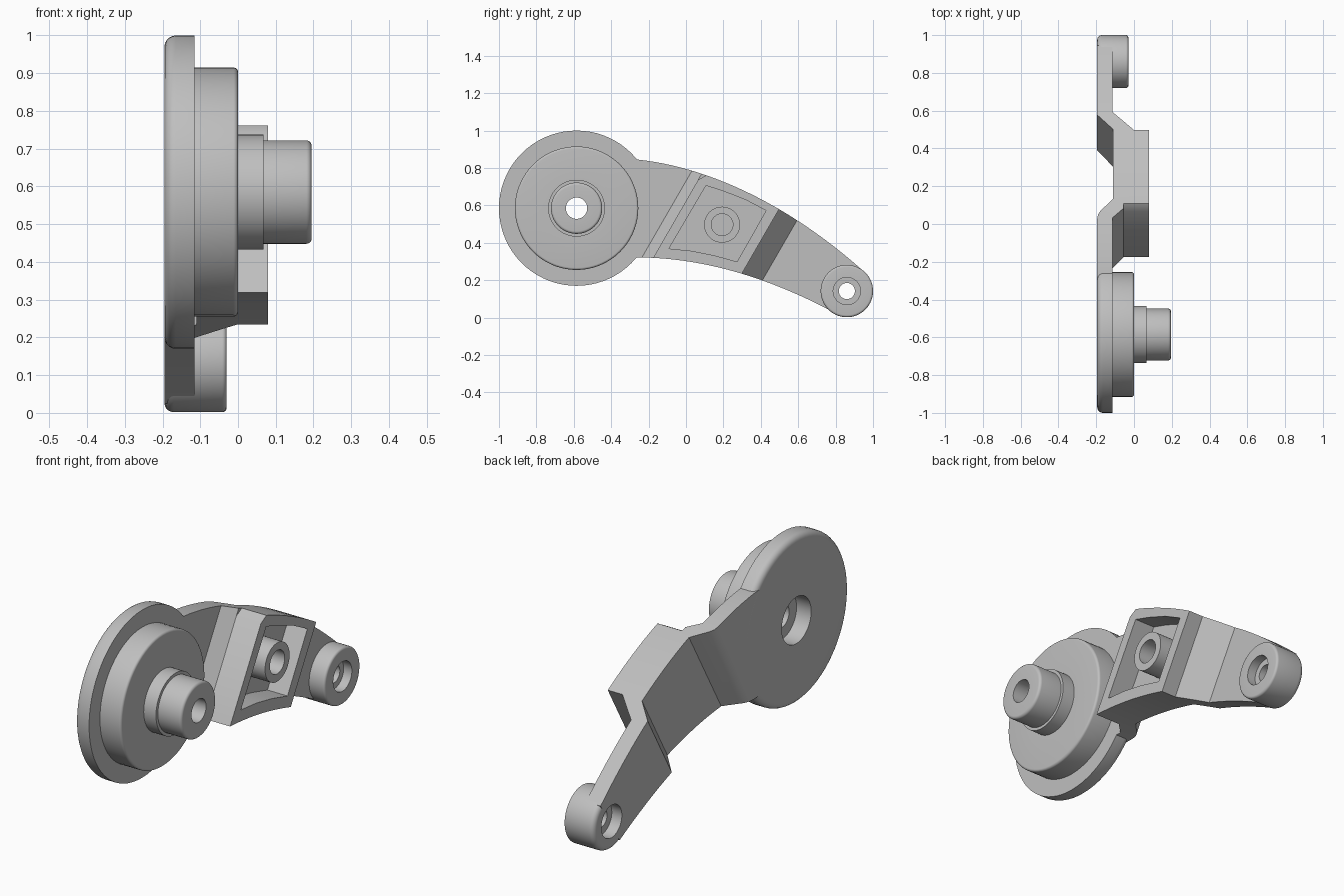
import bpy, bmesh, math
from mathutils import Vector
from mathutils.geometry import interpolate_bezier

cube = bpy.data.objects.get("Cube")
if cube:
    bpy.data.objects.remove(cube)

GREY = (0.52, 0.52, 0.52, 1)
mat = bpy.data.materials.new("plain grey")
mat.use_nodes = True
mat.diffuse_color = GREY
mat.node_tree.nodes["Principled BSDF"].inputs["Base Color"].default_value = GREY

HUB = (-0.585, 0.585)
TIP = (0.86, 0.142)
POST = (0.193, 0.497)
BACK, FACE = -0.195, -0.115


def make(name, bm):
    bmesh.ops.recalc_face_normals(bm, faces=bm.faces)
    mesh = bpy.data.meshes.new(name)
    bm.to_mesh(mesh)
    bm.free()
    mesh.materials.append(mat)
    obj = bpy.data.objects.new(name, mesh)
    bpy.context.collection.objects.link(obj)
    return obj


def smooth(obj):
    bpy.ops.object.select_all(action='DESELECT')
    obj.select_set(True)
    bpy.context.view_layer.objects.active = obj
    bpy.ops.object.shade_smooth_by_angle(angle=math.radians(32))


def prism(name, points, offset):
    """Solid made by pushing a closed outline along a vector."""
    bm = bmesh.new()
    face = bm.faces.new([bm.verts.new(p) for p in points])
    pushed = bmesh.ops.extrude_face_region(bm, geom=[face], use_keep_orig=True)
    verts = [g for g in pushed["geom"] if isinstance(g, bmesh.types.BMVert)]
    bmesh.ops.translate(bm, verts=verts, vec=offset)
    return make(name, bm)


def side_prism(name, outline, x0, x1):
    return prism(name, [Vector((x0, y, z)) for y, z in outline], Vector((x1 - x0, 0, 0)))


def lathe(name, centre, profile, steps=72):
    """Closed (x, radius) profile turned about an axis along x."""
    bm = bmesh.new()
    axis = Vector((0, *centre))
    verts = [bm.verts.new(axis + Vector((x, 0, r))) for x, r in profile]
    edges = [bm.edges.new((v, verts[i - 1])) for i, v in enumerate(verts)]
    bmesh.ops.spin(bm, geom=verts + edges, cent=axis, axis=(1, 0, 0),
                   angle=math.tau, steps=steps)
    bmesh.ops.remove_doubles(bm, verts=bm.verts, dist=0.0001)
    obj = make(name, bm)
    smooth(obj)
    return obj


def circle(centre, r, n=72):
    return [(centre[0] + r * math.cos(math.tau * i / n),
             centre[1] + r * math.sin(math.tau * i / n)) for i in range(n)]


def boolean(obj, tool, operation):
    tool.hide_render = True
    mod = obj.modifiers.new(operation, 'BOOLEAN')
    mod.operation, mod.solver, mod.object = operation, 'EXACT', tool
    bpy.context.view_layer.objects.active = obj
    bpy.ops.object.modifier_apply(modifier=mod.name)
    bpy.data.objects.remove(tool)


def rounded(x, r, size, side, n=5):
    """Quarter round at an outer corner; side -1 is the back, 1 the front."""
    arc = [(x - side * size + side * size * math.cos(a), r - size + size * math.sin(a))
           for a in (math.pi / 2 * i / n for i in range(n + 1))]
    return arc if side < 0 else arc[::-1]


# Round plate with stepped hub and bored shaft
lathe("hub", HUB,
      [(BACK, 0.115)] + rounded(BACK, 0.415, 0.03, -1)
      + [(FACE, 0.415), (FACE, 0.33)] + rounded(0, 0.33, 0.012, 1)
      + [(0, 0.152), (0.067, 0.152), (0.067, 0.137)] + rounded(0.195, 0.137, 0.014, 1)
      + [(0.195, 0.057), (-0.115, 0.057), (-0.115, 0.115)])

# Boss at the far end, counterbored on both sides
lathe("tip_boss", TIP,
      [(BACK, 0.08)] + rounded(BACK, 0.14, 0.025, -1)
      + rounded(-0.03, 0.14, 0.012, 1)
      + [(-0.03, 0.073), (-0.075, 0.073), (-0.075, 0.043),
         (-0.14, 0.043), (-0.14, 0.08)])

# Curved side outline of the arm
top = interpolate_bezier(*[Vector((y, z, 0)) for y, z in
                           ((-0.26, 0.845), (0.17, 0.80), (0.60, 0.56), (0.946, 0.251))], 28)
low = interpolate_bezier(*[Vector((y, z, 0)) for y, z in
                           ((-0.26, 0.322), (0.1, 0.32), (0.45, 0.21), (0.797, 0.025))], 28)
outline = ([(-0.45, 0.85)] + [(p.x, p.y) for p in top]
           + [(p.x, p.y) for p in reversed(low)] + [(-0.45, 0.322)])
arm = side_prism("arm", outline, -0.3, 0.3)

# Bent thickness profile, swept along the slanted bend direction
across = Vector((0, math.cos(math.radians(30)), -0.5))
along = Vector((0, 0.5, math.cos(math.radians(30))))
bend = [(-1.2, FACE), (-0.365, FACE), (-0.312, -0.055), (-0.312, 0.08),
        (0.141, 0.08), (0.141, 0.0), (0.254, FACE), (1.2, FACE),
        (1.2, BACK), (0.235, BACK), (0.145, -0.11), (-0.26, -0.11),
        (-0.325, -0.176), (-0.345, -0.19), (-0.37, BACK), (-1.2, BACK)]
sweep = prism("bend_profile", [across * u + Vector((x, 0, 0)) - along for u, x in bend],
              along * 3)
boolean(arm, sweep, 'INTERSECT')

# Clipped upper corner, pocket, and clearance for the round ends
boolean(arm, side_prism("corner_cut", [(0.05, 0.729), (0.127, 0.771), (0.05, 0.82)],
                        -0.055, 0.3), 'DIFFERENCE')
pocket = [(0.107, 0.706), (0.2, 0.676), (0.32, 0.629), (0.428, 0.572),
          (0.273, 0.299), (0.15, 0.333), (0.03, 0.357), (-0.091, 0.369)]
boolean(arm, side_prism("pocket_cut", pocket, -0.03, 0.3), 'DIFFERENCE')
for centre, r in ((HUB, 0.39), (TIP, 0.115)):
    boolean(arm, side_prism("end_cut", circle(centre, r), -0.4, 0.4), 'DIFFERENCE')
smooth(arm)

# Hollow post standing in the pocket
lathe("pocket_post", POST,
      [(-0.04, 0.058), (-0.04, 0.096), (0.08, 0.096), (0.08, 0.058)], 48)
